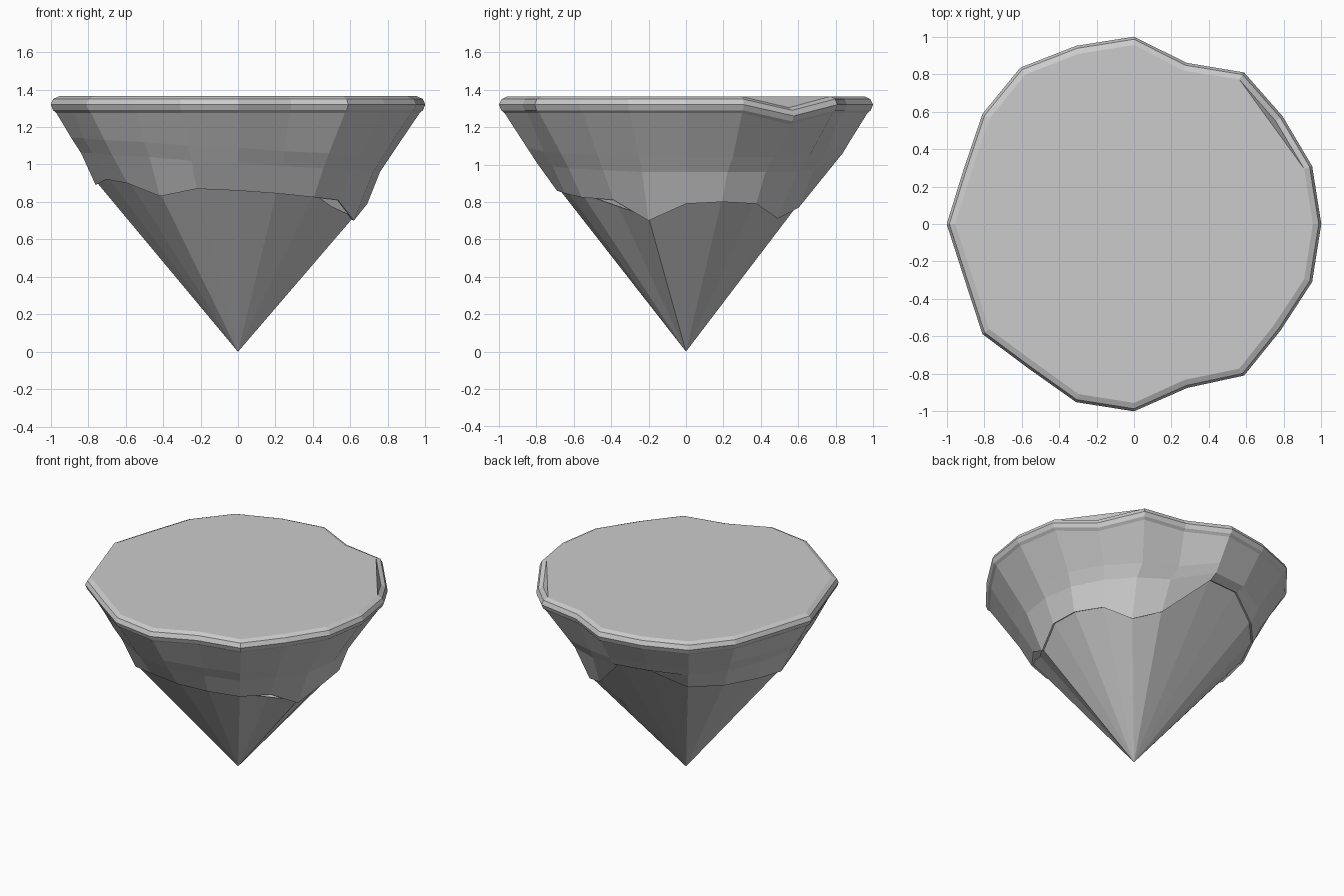
import bpy, bmesh
from math import cos, sin, radians

if "Cube" in bpy.data.objects:
    bpy.data.objects.remove(bpy.data.objects["Cube"])

# Per column, every 18 degrees from +x:
# rim radius, lower edge angle, lower edge radius, lower edge height, ledge height
COLUMNS = [
    (1.00, 0, .69, .79, 1.04), (1.00, 16, .70, .80, 1.04), (.98, 33, .69, .79, 1.04),
    (1.00, 49, .65, .71, 1.04), (.905, 66, .66, .77, 1.06), (1.00, 90, .78, 1.03, 1.12),
    (1.00, 108, .79, 1.04, 1.13), (1.032, 126, .79, .94, 1.13), (1.00, 144, .78, .93, 1.14),
    (.955, 162, .77, .92, 1.14), (1.00, 180, .76, .89, 1.14), (.952, 198, .74, .92, 1.14),
    (1.00, 216, .73, .90, 1.13), (.955, 234, .71, .83, 1.12), (1.00, 252, .71, .87, 1.10),
    (1.00, 270, .69, .86, 1.09), (.92, 288, .68, .845, 1.07), (1.00, 306, .69, .825, 1.06),
    (.967, 324, .66, .81, 1.05), (1.00, 342, .65, .70, 1.04),
]
# Rounded rim cross-section: inset, height
RIM = [(.03, 1.275), (.012, 1.29), (0, 1.32), (.014, 1.35), (.045, 1.364)]
DIP = 2
N = len(COLUMNS)


def polar(angle, r, z):
    a = radians(angle)
    return (r * cos(a), r * sin(a), z)


def bridge(bm, a, b):
    for i in range(N):
        j = (i + 1) % N
        bm.faces.new((a[i], a[j], b[j], b[i]))


def finish(bm, name):
    bmesh.ops.recalc_face_normals(bm, faces=bm.faces)
    mesh = bpy.data.meshes.new(name)
    bm.to_mesh(mesh)
    bm.free()
    bpy.context.collection.objects.link(bpy.data.objects.new(name, mesh))


# Pointed rock base: each column runs straight down to the tip
bm = bmesh.new()
tip = bm.verts.new((0, 0, 0))
top = [bm.verts.new(polar(a, (r - .018) * (z + .02) / z, z + .02)) for _, a, r, z, _ in COLUMNS]
for i in range(N):
    bm.faces.new((tip, top[(i + 1) % N], top[i]))
bm.faces.new(top)
finish(bm, "rock_base")

# Upper ground layer: ragged lip, ledge band, rounded rim and flat top
bm = bmesh.new()
rings = [[] for _ in range(4 + len(RIM))]
for i, (R, a, r, z, m) in enumerate(COLUMNS):
    even = 18 * i
    k = .5 + .5 * R
    low = max(m - .08, z + .03)
    drop = .06 if i == DIP else 0
    column = [polar(a, r - .03, z + .015), polar(a, r, z),
              polar((a + even) / 2, .79 * low * k, low),
              polar(even, .78 * m * k, m)]
    column += [polar(even, R - inset, h - drop) for inset, h in RIM]
    for ring, co in zip(rings, column):
        ring.append(bm.verts.new(co))
for a, b in zip(rings, rings[1:]):
    bridge(bm, a, b)
bm.faces.new(rings[0])
# Flat top, with one sunken corner
cap = rings[-1]
bm.faces.new([v for i, v in enumerate(cap) if i != DIP])
bm.faces.new((cap[DIP - 1], cap[DIP], cap[DIP + 1]))
finish(bm, "ground_layer")
